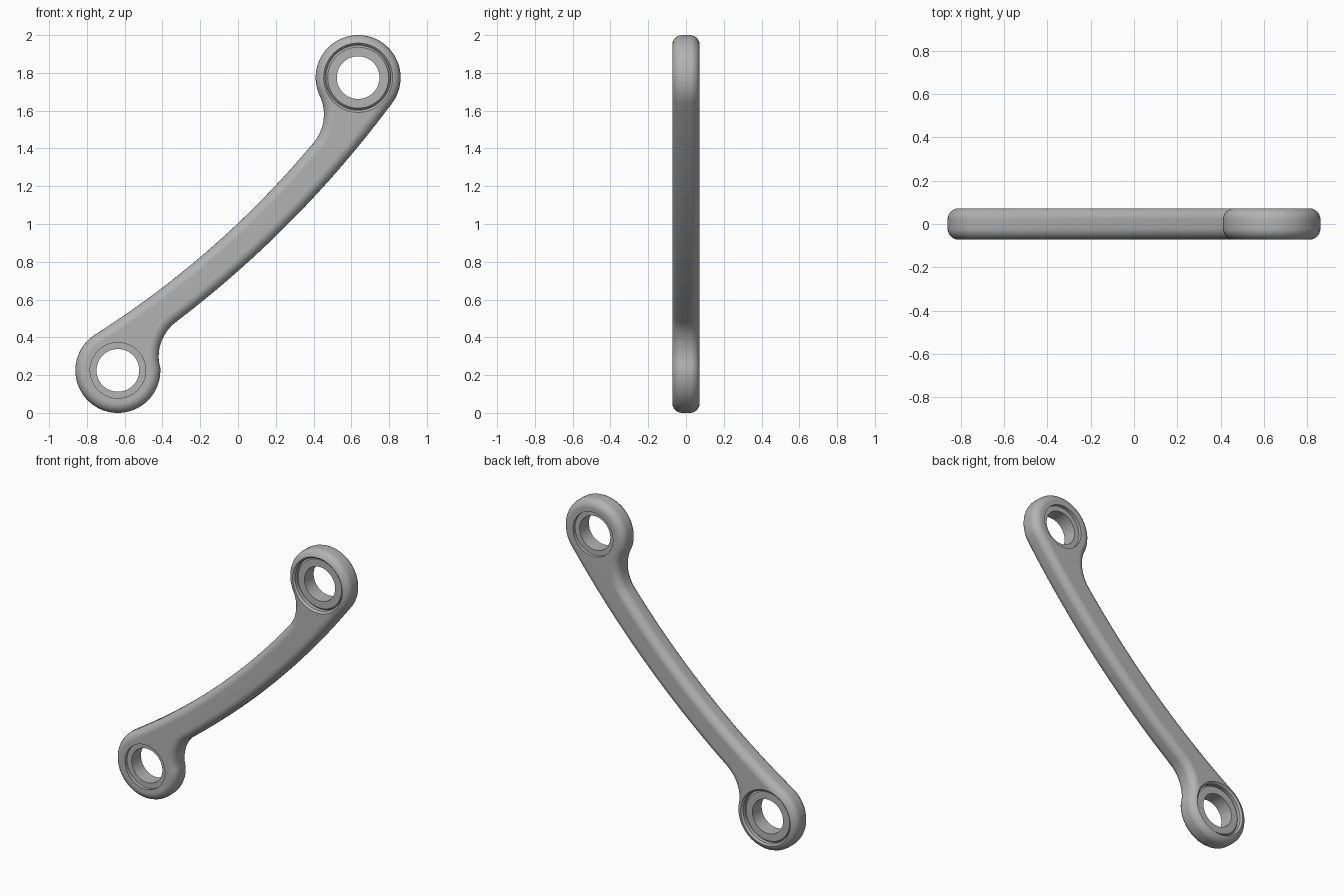
import bpy, bmesh, math
from mathutils import Vector

if "Cube" in bpy.data.objects:
    bpy.data.objects.remove(bpy.data.objects["Cube"])

grey = bpy.data.materials.new("satin_grey")
grey.use_nodes = True
grey.diffuse_color = (0.45, 0.45, 0.45, 1)
grey.node_tree.nodes["Principled BSDF"].inputs["Base Color"].default_value = (0.45, 0.45, 0.45, 1)

HALF = 0.0725          # half of the plate thickness
LOW = Vector((-0.636, 0.225))
HIGH = Vector((0.636, 1.775))
EYE = 0.225
FILLET = 0.23


def arc(centre, radius, start, end, steps):
    """Circular arc in degrees, without its last point."""
    angles = [math.radians(start + (end - start) * i / steps) for i in range(steps)]
    return [Vector((centre[0] + radius * math.cos(a), centre[1] + radius * math.sin(a))) for a in angles]


def bow(a, b, sag, steps=28):
    """Shallow curve from a to b bulging to its right, without its last point."""
    a, b = Vector(a), Vector(b)
    d = (b - a).normalized()
    c = (a + b) / 2 + Vector((d.y, -d.x)) * sag * 2
    return [a * (1 - t) ** 2 + c * 2 * t * (1 - t) + b * t * t for t in (i / steps for i in range(steps))]


def new_object(name, bm):
    bmesh.ops.recalc_face_normals(bm, faces=bm.faces[:])
    mesh = bpy.data.meshes.new(name)
    bm.to_mesh(mesh)
    bm.free()
    mesh.materials.append(grey)
    obj = bpy.data.objects.new(name, mesh)
    bpy.context.collection.objects.link(obj)
    return obj


def lathe(name, profile, centre, side, steps=96):
    """Turn a closed (radius, depth) profile about the y axis."""
    bm = bmesh.new()
    verts = [bm.verts.new((r, t * side, 0)) for r, t in profile]
    edges = [bm.edges.new((verts[i - 1], verts[i])) for i in range(len(verts))]
    bmesh.ops.spin(bm, geom=verts + edges, cent=(0, 0, 0), axis=(0, 1, 0),
                   angle=math.tau, steps=steps, use_duplicate=False)
    bmesh.ops.remove_doubles(bm, verts=bm.verts[:], dist=1e-5)
    bmesh.ops.dissolve_degenerate(bm, edges=bm.edges[:], dist=1e-6)
    bmesh.ops.translate(bm, verts=bm.verts[:], vec=(centre.x, 0, centre.y))
    return new_object(name, bm)


def activate(obj):
    bpy.ops.object.select_all(action='DESELECT')
    obj.select_set(True)
    bpy.context.view_layer.objects.active = obj


def smooth(obj):
    activate(obj)
    bpy.ops.object.shade_smooth_by_angle(angle=math.radians(32))
    weighted = obj.modifiers.new("flat_face_normals", 'WEIGHTED_NORMAL')
    weighted.keep_sharp = True


# Link outline: two round eyes joined by a bowed arm with a fillet at each end
outline = (arc(LOW, EYE, 123, 369, 52)
           + arc((-0.19, 0.2975), FILLET, 189, 127.5, 14)
           + bow((-0.33, 0.48), (0.813, 1.6365), 0.0575)
           + arc(HIGH, EYE, -38, 205.4, 52)
           + arc((0.225, 1.58), FILLET, 25.4, -42, 14)
           + bow((0.396, 1.426), (-0.7585, 0.4137), -0.06))

bm = bmesh.new()
face = bm.faces.new([bm.verts.new((p.x, -HALF, p.y)) for p in outline])
wall = bmesh.ops.extrude_face_region(bm, geom=[face], use_keep_orig=True)
moved = [g for g in wall["geom"] if isinstance(g, bmesh.types.BMVert)]
bmesh.ops.translate(bm, verts=moved, vec=(0, 2 * HALF, 0))
link_arm = new_object("link_arm", bm)

# Rounded rim all the way around
activate(link_arm)
rim = link_arm.modifiers.new("rim", 'BEVEL')
rim.width = 0.052
rim.segments = 6
rim.limit_method = 'ANGLE'
rim.angle_limit = math.radians(40)
rim.use_clamp_overlap = False
bpy.ops.object.modifier_apply(modifier=rim.name)

# Stepped bores: wide chamfered mouth on one face, narrow lip on the other
bore = [(0, -0.1), (0.147, -0.1), (0.147, -0.05), (0.172, -0.05),
        (0.172, 0.0605), (0.197, 0.0855), (0.197, 0.1), (0, 0.1)]
# Bushing section with a chamfered outer edge
ring = [(0.113, -0.05), (0.1715, -0.05), (0.1715, 0.035), (0.161, 0.047), (0.113, 0.047)]

for name, centre, side in (("lower", LOW, 1), ("upper", HIGH, -1)):
    cutter = lathe(name + "_bore_cutter", bore, centre, side)
    cutter.hide_render = True
    activate(link_arm)
    cut = link_arm.modifiers.new("bore", 'BOOLEAN')
    cut.operation = 'DIFFERENCE'
    cut.solver = 'EXACT'
    cut.object = cutter
    bpy.ops.object.modifier_apply(modifier=cut.name)
    bpy.data.objects.remove(cutter)
    smooth(lathe(name + "_bushing", ring, centre, side))

smooth(link_arm)
